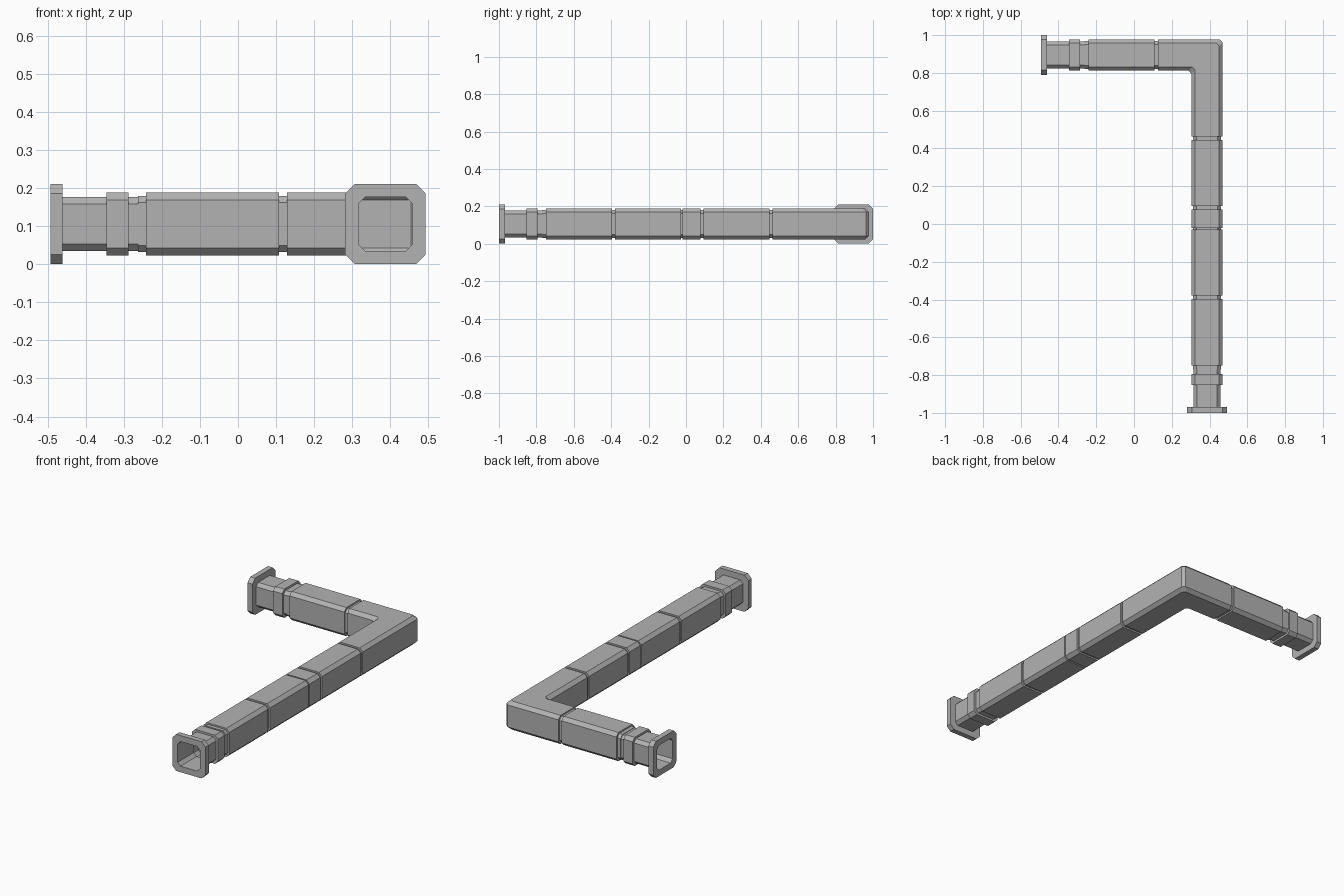
import bpy

if "Cube" in bpy.data.objects:
    bpy.data.objects.remove(bpy.data.objects["Cube"])

CX, CY, CZ = 0.387, 0.895, 0.1055   # centre lines of the two arms
BODY = (0.0825, 0.019)              # half width and chamfer of each section size
NECK = (0.071, 0.018)
GROOVE = (0.074, 0.018)
FLANGE = (0.1055, 0.025)

grey = bpy.data.materials.new("plain grey")
grey.diffuse_color = (0.45, 0.45, 0.45, 1)
grey.use_nodes = True
grey.node_tree.nodes["Principled BSDF"].inputs["Base Color"].default_value = grey.diffuse_color


def octagon(size):
    h, c = size
    k = h - c
    return [(h, -k), (h, k), (k, h), (-k, h), (-h, k), (-h, -k), (-k, -h), (k, -h)]


def skin(name, rings):
    """Join successive eight-point rings into an open tube."""
    verts = [p for r in rings for p in r]
    faces = []
    for i in range(len(rings) - 1):
        for k in range(8):
            n = (k + 1) % 8
            faces.append((i * 8 + k, i * 8 + n, i * 8 + 8 + n, i * 8 + 8 + k))
    me = bpy.data.meshes.new(name)
    me.from_pydata(verts, [], faces)
    me.materials.append(grey)
    ob = bpy.data.objects.new(name, me)
    bpy.context.collection.objects.link(ob)
    return ob


def on_long(d, size):
    return [(CX - u, -1 + d, CZ + v) for u, v in octagon(size)]


def on_short(d, size):
    return [(-0.492 + d, CY + u, CZ + v) for u, v in octagon(size)]


def arm(prefix, place, segments, end):
    # end flange with its opening
    skin(prefix + "_flange", [place(d, s) for d, s in
         [(0.031, NECK), (0, NECK), (0, FLANGE), (0.031, FLANGE), (0.031, NECK)]])
    # neck and collar
    skin(prefix + "_neck", [place(d, s) for d, s in
         [(0.031, NECK), (0.147, NECK), (0.147, BODY), (0.205, BODY), (0.205, NECK),
          (0.23, NECK), (0.23, GROOVE), (0.251, GROOVE)]])
    # pipe segments, each followed by a groove
    for i, (a, b) in enumerate(segments):
        nxt = segments[i + 1][0] if i + 1 < len(segments) else end
        last = [(nxt, BODY)] if nxt == end else []
        skin(f"{prefix}_pipe_{i + 1}", [place(d, s) for d, s in
             [(a, GROOVE), (a, BODY), (b, BODY), (b, GROOVE), (nxt, GROOVE)] + last])


LONG_END, SHORT_END = 1.463, 0.62
arm("long_arm", on_long, [(0.251, 0.604), (0.621, 0.972), (0.98, 1.078),
                          (1.094, 1.446)], LONG_END)
arm("short_arm", on_short, [(0.251, 0.6)], SHORT_END)

# elbow with bevelled corners, running from the long arm to the short arm
S = 0.016
sec = octagon(BODY)
skin("elbow", [
    on_long(LONG_END, BODY),
    [(CX - u, CY - u - S, CZ + v) for u, v in sec],
    [(CX - u - S, CY - u, CZ + v) for u, v in sec],
    [(-0.492 + SHORT_END, CY - u, CZ + v) for u, v in sec],
])
